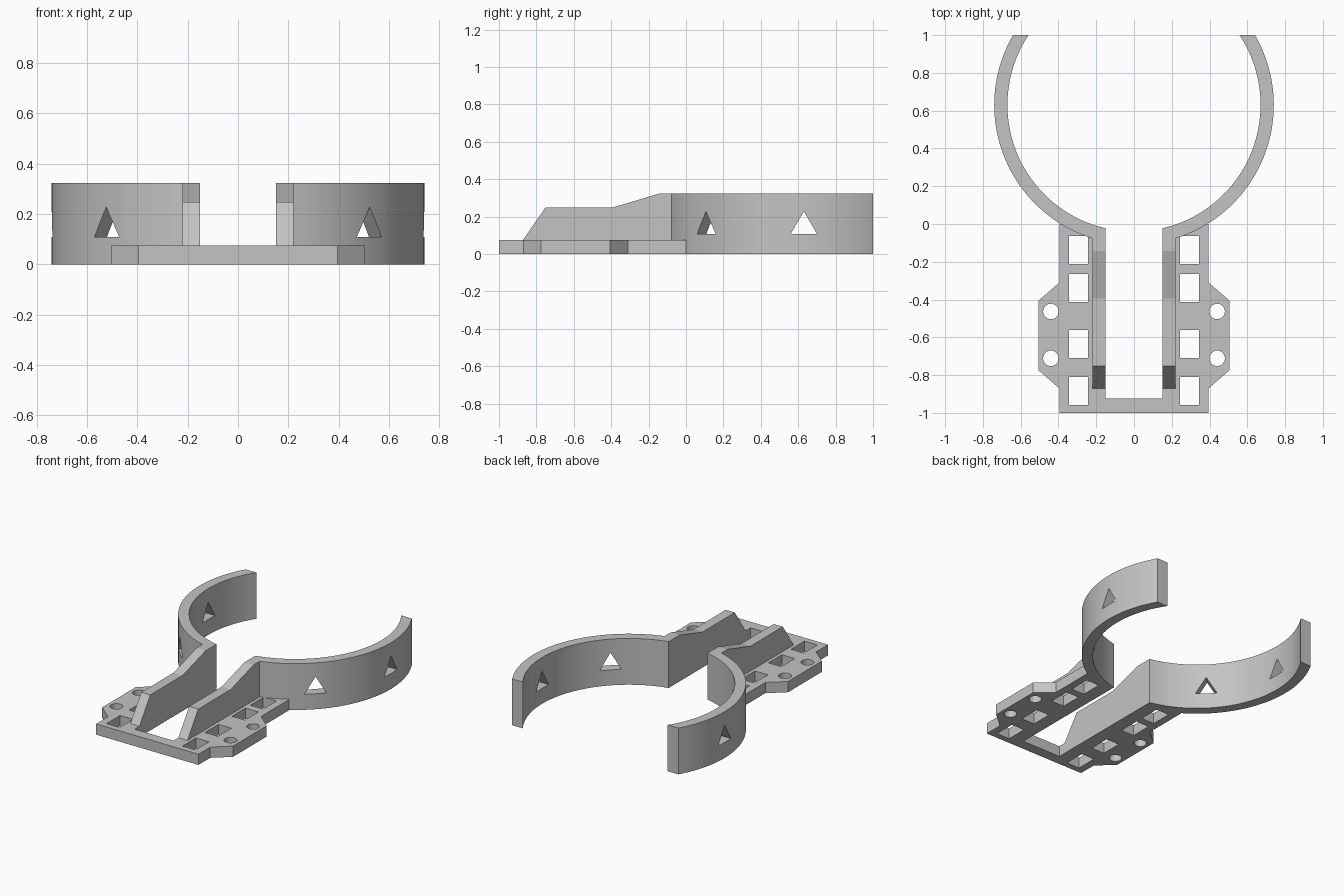
import bpy
import bmesh
from math import acos, asin, cos, sin, pi, radians
from mathutils import Vector

if "Cube" in bpy.data.objects:
    bpy.data.objects.remove(bpy.data.objects["Cube"], do_unlink=True)

grey = bpy.data.materials.new("matte_grey")
grey.use_nodes = True
grey.diffuse_color = (0.55, 0.55, 0.55, 1)
grey.node_tree.nodes["Principled BSDF"].inputs["Base Color"].default_value = grey.diffuse_color

HEIGHT, PLATE = 0.323, 0.075      # full height, plate thickness
SLOT, RAIL = 0.15, 0.22           # inner and outer x of the rails
CENTRE_Y, OUTER, INNER = 0.63, 0.74, 0.67
BACK_Y = 1.0


def solid(name, prisms):
    """Make one object from (outline points, extrusion vector) pairs."""
    bm = bmesh.new()
    for points, vector in prisms:
        face = bm.faces.new([bm.verts.new(p) for p in points])
        ext = bmesh.ops.extrude_face_region(bm, geom=[face], use_keep_orig=True)
        moved = [v for v in ext["geom"] if isinstance(v, bmesh.types.BMVert)]
        bmesh.ops.translate(bm, verts=moved, vec=vector)
    bmesh.ops.recalc_face_normals(bm, faces=bm.faces)
    mesh = bpy.data.meshes.new(name)
    bm.to_mesh(mesh)
    bm.free()
    mesh.materials.append(grey)
    obj = bpy.data.objects.new(name, mesh)
    bpy.context.collection.objects.link(obj)
    return obj


def activate(obj):
    bpy.ops.object.select_all(action='DESELECT')
    obj.select_set(True)
    bpy.context.view_layer.objects.active = obj


def cut(obj, prisms):
    """Cut the prisms out of the object and round off its shading."""
    cutter = solid("cutter", prisms)
    mod = obj.modifiers.new("holes", 'BOOLEAN')
    mod.operation, mod.solver, mod.object = 'DIFFERENCE', 'EXACT', cutter
    activate(obj)
    bpy.ops.object.modifier_apply(modifier=mod.name)
    bpy.data.objects.remove(cutter, do_unlink=True)
    bpy.ops.object.shade_smooth_by_angle(angle=radians(30))


def arc(radius, side, steps=48):
    """Arc from the slot edge round to the flat back cut."""
    start, end = -acos(SLOT / radius), asin((BACK_Y - CENTRE_Y) / radius)
    angles = [start + (end - start) * i / steps for i in range(steps + 1)]
    return [(side * radius * cos(a), CENTRE_Y + radius * sin(a), 0) for a in angles]


# U-shaped base plate with side wings
half = [(SLOT, -0.925), (SLOT, -0.04), (0.25, 0), (0.395, 0), (0.395, -0.31),
        (0.505, -0.405), (0.505, -0.775), (0.395, -0.87), (0.395, -1)]
outline = half + [(-x, y) for x, y in reversed(half)]
plate = solid("base_plate", [([(x, y, 0) for x, y in outline], (0, 0, PLATE))])

# Square windows and round screw holes in the plate
holes = []
for side in (1, -1):
    for y in (-0.138, -0.339, -0.636, -0.884):
        window = [(side * (0.293 + sx * 0.05), y + sy * 0.074, -0.1)
                  for sx, sy in ((-1, -1), (1, -1), (1, 1), (-1, 1))]
        holes.append((window, (0, 0, 0.3)))
    for y in (-0.463, -0.711):
        ring = [(side * 0.44 + 0.041 * cos(a), y + 0.041 * sin(a), -0.1)
                for a in (i * pi / 16 for i in range(32))]
        holes.append((ring, (0, 0, 0.3)))
cut(plate, holes)

for side, label in ((1, "left"), (-1, "right")):
    # Stepped rail along the slot
    profile = [(-0.872, PLATE), (-0.752, 0.248), (-0.395, 0.248),
               (-0.143, HEIGHT), (-0.055, HEIGHT), (-0.055, PLATE)]
    solid(label + "_rail", [([(side * SLOT, y, z) for y, z in profile],
                             (side * (RAIL - SLOT), 0, 0))])

    # Curved clamp arm with triangular openings
    arm = solid(label + "_arm", [(arc(OUTER, side) + arc(INNER, side)[::-1],
                                  (0, 0, HEIGHT))])
    openings = []
    for angle in (0, -pi / 4):
        out = Vector((side * cos(angle), sin(angle), 0))
        tangent = Vector((-out.y, out.x, 0))
        middle = Vector((0, CENTRE_Y, 0)) + out * 0.6
        triangle = [middle + tangent * t + Vector((0, 0, z))
                    for t, z in ((-0.07, 0.108), (0.07, 0.108), (0, 0.228))]
        openings.append((triangle, out * 0.25))
    cut(arm, openings)
